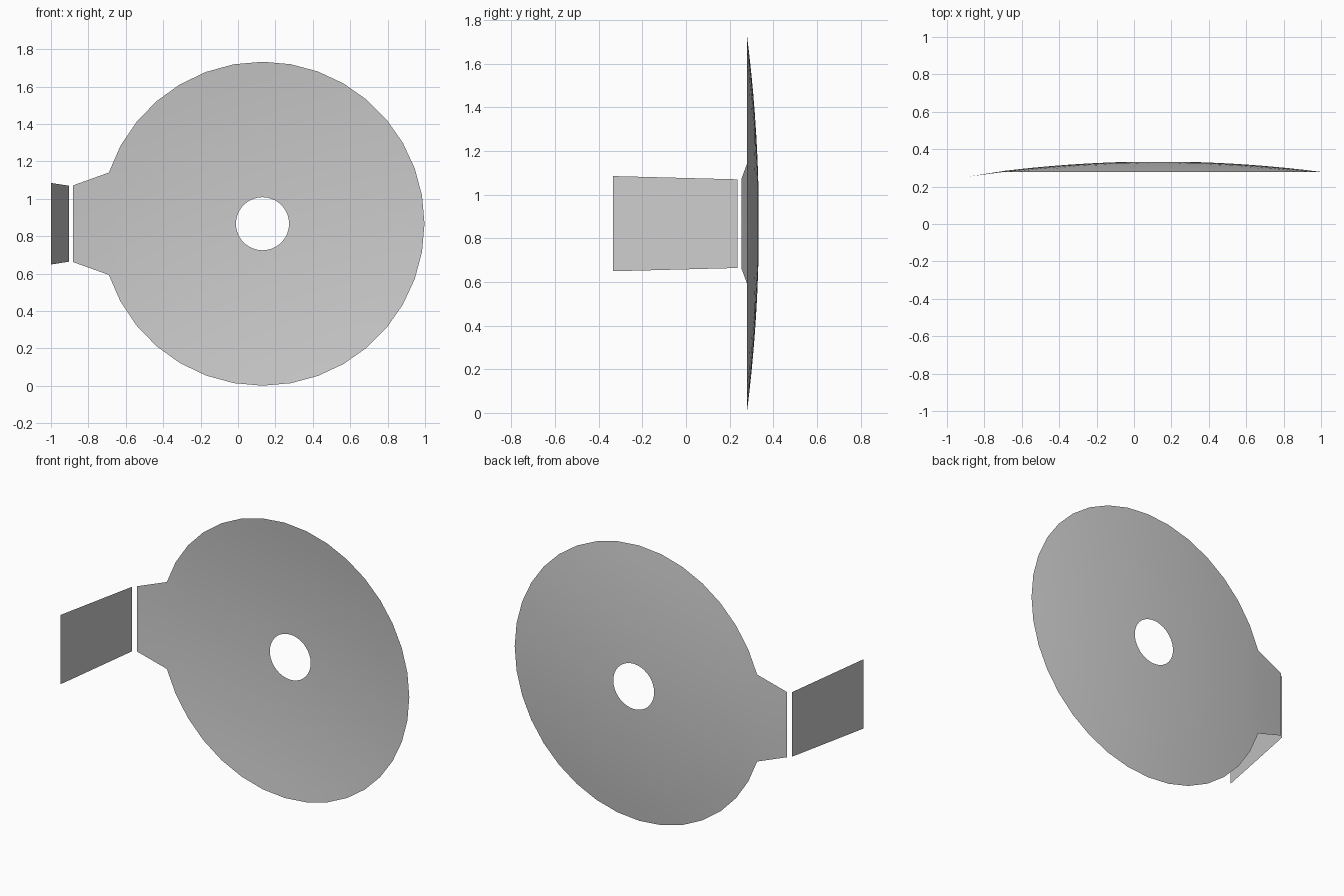
import bpy, bmesh
from math import sin, cos, radians

if "Cube" in bpy.data.objects:
    bpy.data.objects.remove(bpy.data.objects["Cube"])

CX, CZ, R, HOLE = 0.131, 0.867, 0.866, 0.142
CORNER = 161.6          # angle of the rim where the side tab begins
CHORD_X = R * cos(radians(CORNER))


def dome_y(x, z):
    return 0.334 - 0.055 * (x * x + z * z) / (R * R)


def finish(bm, name, smooth):
    bmesh.ops.recalc_face_normals(bm, faces=bm.faces)
    mesh = bpy.data.meshes.new(name)
    bm.to_mesh(mesh)
    bm.free()
    obj = bpy.data.objects.new(name, mesh)
    bpy.context.collection.objects.link(obj)
    for p in mesh.polygons:
        p.use_smooth = smooth
    return obj


# Shallow dish: concentric rings from the hole to the rim, cut straight at the tab
half = [10 * i for i in range(9)] + [90 + (CORNER - 90) * i / 7 for i in range(8)]
chord = [CORNER + (360 - 2 * CORNER) * i / 4 for i in range(1, 4)]
angles = half + chord + [360 - a for a in reversed(half[1:])]
n = len(angles)

bm = bmesh.new()
rings = []
STEPS = 8
for k in range(STEPS + 1):
    t = k / STEPS
    ring = []
    for a in angles:
        c, s = cos(radians(a)), sin(radians(a))
        edge = CHORD_X / c if CORNER < a < 360 - CORNER else R
        r = HOLE + (edge - HOLE) * t
        ring.append(bm.verts.new((CX + r * c, dome_y(r * c, r * s), CZ + r * s)))
    rings.append(ring)
for inner, outer in zip(rings, rings[1:]):
    for i in range(n):
        j = (i + 1) % n
        bm.faces.new((inner[i], inner[j], outer[j], outer[i]))

# Tapered side tab extending from the straight part of the rim
first = len(half) - 1
base = rings[-1][first:first + 5]
tip = [bm.verts.new((-0.882, 0.254, CZ + 0.205 * (1 - i / 2))) for i in range(5)]
for i in range(4):
    bm.faces.new((base[i], base[i + 1], tip[i + 1], tip[i]))
finish(bm, "dish_with_tab", True)

# Flat side arm, separated from the tab by a narrow gap
bm = bmesh.new()
arm = [(-0.903, 0.235, 0.203), (-1.0, -0.334, 0.218)]
pts = [(x, y, CZ + s * h) for s, row in ((1, arm), (-1, arm[::-1])) for x, y, h in row]
bm.faces.new([bm.verts.new(p) for p in pts])
finish(bm, "side_arm", False)
